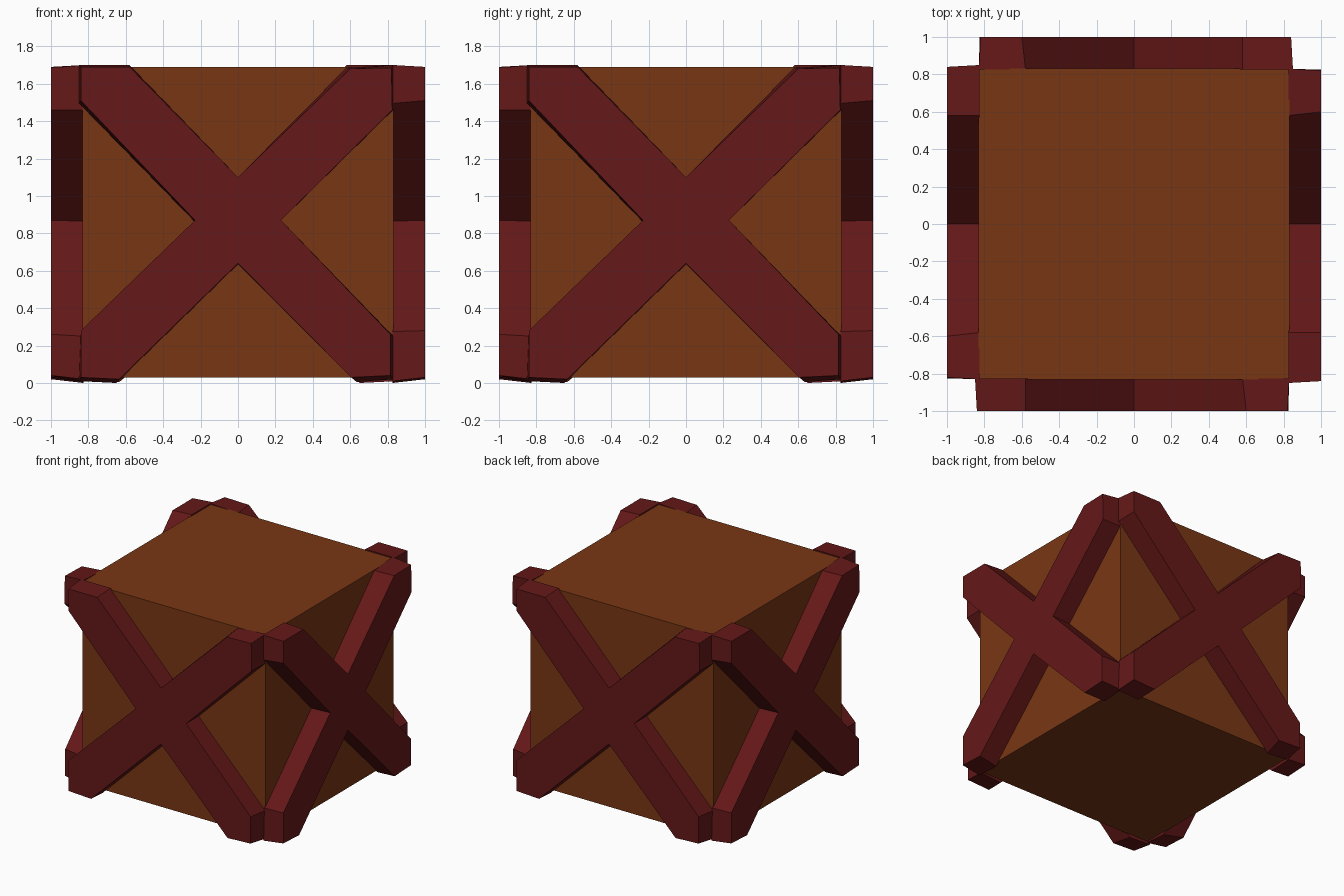
import bpy, bmesh
from math import pi
from mathutils import Matrix

if "Cube" in bpy.data.objects:
    bpy.data.objects.remove(bpy.data.objects["Cube"])


def material(name, color):
    m = bpy.data.materials.new(name)
    m.diffuse_color = (*color, 1)
    m.use_nodes = True
    m.node_tree.nodes["Principled BSDF"].inputs["Base Color"].default_value = m.diffuse_color
    return m


wood = material("brown_wood", (0.19, 0.037, 0.007))
red = material("red_wood", (0.13, 0.009, 0.009))

# Main box body
bpy.ops.mesh.primitive_cube_add(size=1, location=(0, 0, 0.86))
box = bpy.context.object
box.name = "crate_body"
box.scale = (1.665, 1.665, 1.66)
box.data.materials.append(wood)

# Cross outlines (x, z), clockwise from upper left; outer face slightly smaller
outer = [(-.84, 1.69), (-.58, 1.69), (0, 1.10), (.60, 1.68), (.82, 1.685), (.825, 1.46),
         (.23, .87), (.815, .26), (.815, .04), (.605, .03), (0, .64), (-.635, .02),
         (-.84, .03), (-.84, .28), (-.23, .87), (-.84, 1.51)]
inner = [(-.85, 1.70), (-.58, 1.70), (0, 1.10), (.58, 1.685), (.83, 1.70), (.83, 1.46),
         (.225, .865), (.83, .25), (.83, .02), (.635, .005), (0, .635), (-.65, 0),
         (-.85, .01), (-.84, .275), (-.235, .865), (-.85, 1.495)]


def cross_brace(name, angle):
    bm = bmesh.new()
    a = [bm.verts.new((x, -1, z)) for x, z in outer]
    b = [bm.verts.new((x, -.825, z)) for x, z in inner]
    bm.faces.new(a)
    bm.faces.new(b[::-1])
    for i in range(len(a)):
        j = (i + 1) % len(a)
        bm.faces.new((a[i], b[i], b[j], a[j]))
    bmesh.ops.recalc_face_normals(bm, faces=bm.faces)
    bm.transform(Matrix.Rotation(angle, 4, 'Z'))
    mesh = bpy.data.meshes.new(name)
    bm.to_mesh(mesh)
    bm.free()
    mesh.materials.append(red)
    bpy.context.collection.objects.link(bpy.data.objects.new(name, mesh))


# One X brace on each of the four sides
for k, side in enumerate(("front", "right", "back", "left")):
    cross_brace(side + "_cross_brace", k * pi / 2)
